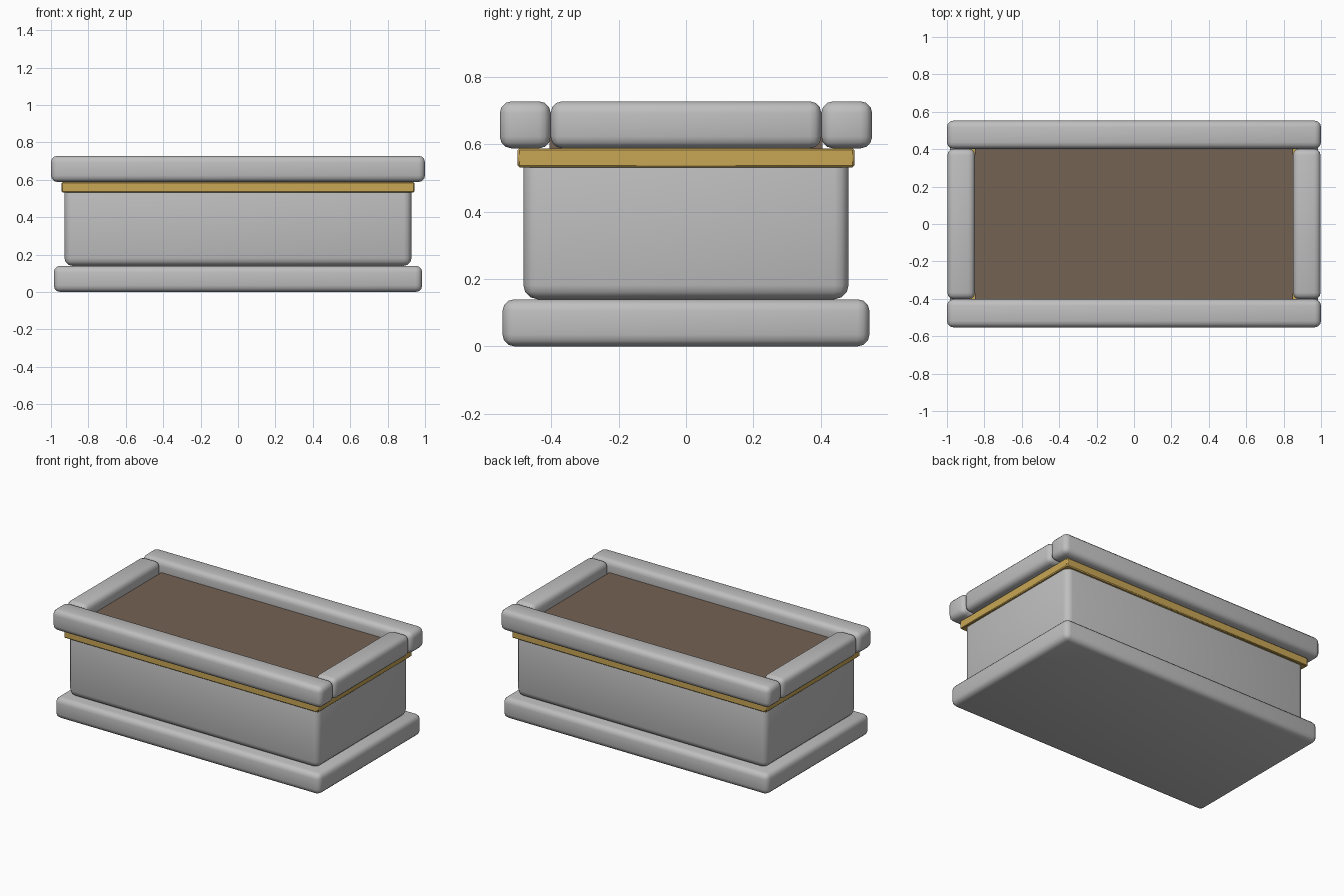
import bpy
import math

if "Cube" in bpy.data.objects:
    bpy.data.objects.remove(bpy.data.objects["Cube"])


def material(name, rgb):
    m = bpy.data.materials.new(name)
    m.diffuse_color = (*rgb, 1.0)
    m.use_nodes = True
    m.node_tree.nodes["Principled BSDF"].inputs["Base Color"].default_value = m.diffuse_color
    return m


STONE = material("grey stone", (0.52, 0.52, 0.52))
GOLD = material("gold trim", (0.58, 0.38, 0.09))
SOIL = material("brown soil", (0.178, 0.122, 0.087))


def block(name, x, y, z, mat, bevel=0.0, segments=3):
    """Box spanning the given (min, max) ranges, with rounded edges."""
    spans = (x, y, z)
    bpy.ops.mesh.primitive_cube_add(size=1, location=[(a + b) / 2 for a, b in spans])
    ob = bpy.context.object
    ob.name = name
    ob.scale = [b - a for a, b in spans]
    bpy.ops.object.transform_apply(location=False, rotation=False, scale=True)
    ob.data.materials.append(mat)
    if bevel:
        mod = ob.modifiers.new("rounded edges", 'BEVEL')
        mod.width = bevel
        mod.segments = segments
        bpy.ops.object.modifier_apply(modifier=mod.name)
        bpy.ops.object.shade_smooth_by_angle(angle=math.radians(40))
    return ob


# Plinth and main box
block("base_slab", (-0.985, 0.985), (-0.545, 0.545), (0, 0.14), STONE, 0.035)
block("planter_body", (-0.928, 0.928), (-0.483, 0.483), (0.14, 0.58), STONE, 0.042)

# Thin band under the rim
block("trim_band", (-0.943, 0.943), (-0.5, 0.5), (0.532, 0.588), GOLD, 0.005, 1)

# Soil inside the rim
block("soil", (-0.851, 0.851), (-0.406, 0.406), (0.585, 0.65), SOIL)

# Rim: long rails front and back, short rails between them
for side, label in ((-1, "front"), (1, "back")):
    block(label + "_rim", (-1, 1), sorted((side * 0.402, side * 0.553)),
          (0.588, 0.728), STONE, 0.035)
for side, label in ((-1, "left"), (1, "right")):
    block(label + "_rim", sorted((side * 0.85, side * 0.998)), (-0.402, 0.402),
          (0.588, 0.728), STONE, 0.035)
